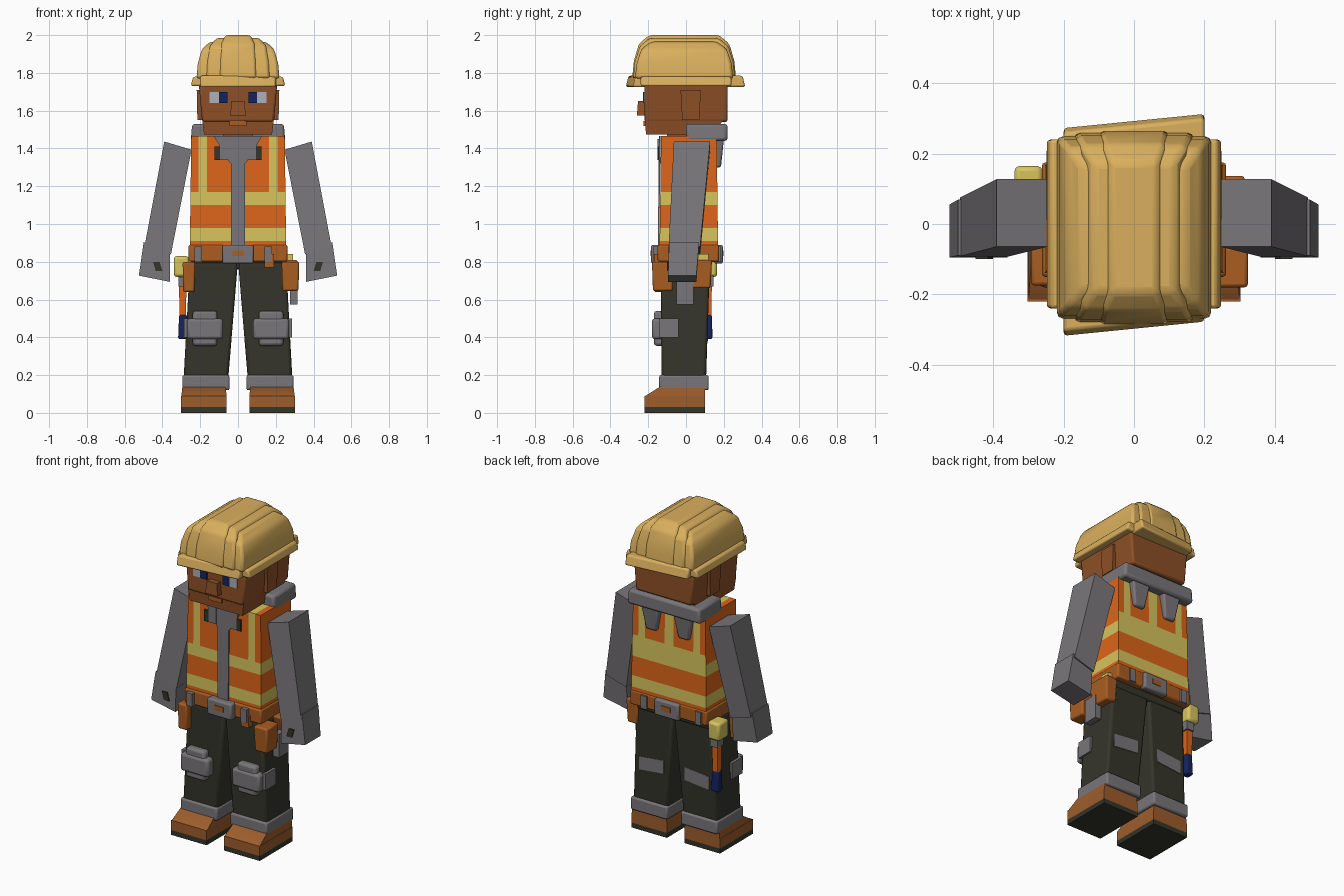
import bpy
import bmesh

cube = bpy.data.objects.get("Cube")
if cube:
    bpy.data.objects.remove(cube)


def material(name, red, green, blue):
    colour = (red, green, blue, 1)
    mat = bpy.data.materials.new(name)
    mat.use_nodes = True
    mat.diffuse_color = colour
    mat.node_tree.nodes["Principled BSDF"].inputs["Base Color"].default_value = colour
    return mat


HAT = material("hat_yellow", .7, .43, .11)
GREY = material("cloth_grey", .19, .18, .19)
ORANGE = material("vest_orange", .72, .13, .01)
STRIPE = material("stripe_yellow", .68, .55, .11)
SKIN = material("skin_brown", .27, .08, .02)
OLIVE = material("trouser_olive", .035, .035, .024)
BOOT = material("boot_tan", .34, .11, .025)
LEATHER = material("leather", .4, .11, .015)
NAVY = material("navy", .007, .017, .11)
EYE = material("eye_white", .42, .44, .5)
SIDES = {"left": 1, "right": -1}


def stack(rings):
    """Closed skin through four-cornered rings."""
    bm = bmesh.new()
    loops = [[bm.verts.new(point) for point in ring] for ring in rings]
    for low, high in zip(loops, loops[1:]):
        for i in range(4):
            bm.faces.new((low[i - 1], low[i], high[i], high[i - 1]))
    bm.faces.new(loops[0])
    bm.faces.new(loops[-1])
    bmesh.ops.recalc_face_normals(bm, faces=bm.faces)
    return bm


def ring(x, y, z):
    return [(x[0], y[0], z), (x[1], y[0], z), (x[1], y[1], z), (x[0], y[1], z)]


def solid(x, y, z, scale=(1, 1), lean=(0, 0), slope=0, skew=0, side=1):
    """Box between ranges; its top is scaled and shifted, slope tips z and skew turns y."""
    def resize(span, factor, shift):
        middle = sum(span) / 2 + shift
        half = (span[1] - span[0]) / 2 * factor
        return middle - half, middle + half

    bm = stack([ring(x, y, z[0]),
                ring(resize(x, scale[0], lean[0]), resize(y, scale[1], lean[1]), z[1])])
    for v in bm.verts:
        offset = v.co.x - sum(x) / 2
        v.co.z += slope * (offset - lean[0] * (v.co.z > sum(z) / 2))
        v.co.y += skew * v.co.x
        v.co.x *= side
    bmesh.ops.recalc_face_normals(bm, faces=bm.faces)
    return bm


def finish(name, bm, *mats, bevel=0):
    mesh = bpy.data.meshes.new(name)
    bm.to_mesh(mesh)
    bm.free()
    for mat in mats:
        mesh.materials.append(mat)
    part = bpy.data.objects.new(name, mesh)
    bpy.context.collection.objects.link(part)
    if bevel:
        modifier = part.modifiers.new("soft_edges", "BEVEL")
        modifier.width = bevel
        modifier.segments = 2
    bpy.ops.object.select_all(action="DESELECT")
    part.select_set(True)
    bpy.context.view_layer.objects.active = part
    bpy.ops.object.shade_smooth_by_angle(angle=.6)


def block(name, mat, bevel=0, **shape):
    finish(name, solid(**shape), mat, bevel=bevel)


def both(half):
    return -half, half


def pair(name, mat, bevel=0, **shape):
    for tag, side in SIDES.items():
        block(f"{tag}_{name}", mat, bevel=bevel, side=side, **shape)


def dome(name, width, depth, top, base=1.77, middle=-.01):
    """Block that rounds in towards its top."""
    rings = []
    for t in (0, .4, .8, 1):
        size = 1 - .08 * t - .25 * t ** 6
        span = (middle - depth * size, middle + depth * size)
        rings.append(ring(both(width * size), span, base + (top - base) * t))
    finish(name, stack(rings), HAT, bevel=.015)


# Hard hat: brim, crown and stepped ridges
block("brim_sides", HAT, x=both(.25), y=both(.24), z=(1.73, 1.78), scale=(.95, 1), bevel=.01)
block("brim_ends", HAT, x=both(.2), y=(-.3, .295), z=(1.725, 1.785), scale=(1, .95),
      skew=.1, bevel=.01)
dome("hat_crown", width=.22, depth=.26, top=1.965)
dome("hat_wide_ridge", width=.17, depth=.27, top=1.985)
dome("hat_ridge", width=.1, depth=.275, top=2)

# Head and face
block("head", SKIN, x=both(.19), y=(-.22, .22), z=(1.54, 1.76), scale=(1.1, 1), bevel=.012)
block("jaw", SKIN, x=both(.18), y=(-.212, .14), z=(1.475, 1.56), scale=(1.06, 1.2), lean=(0, .03))
block("neck", SKIN, x=both(.08), y=both(.1), z=(1.4, 1.5))
block("nose", SKIN, x=both(.042), y=(-.26, -.2), z=(1.575, 1.65), scale=(.8, .8))
block("mouth", LEATHER, x=both(.045), y=(-.224, -.215), z=(1.52, 1.545))
pair("ear", SKIN, x=(.18, .215), y=(-.02, .07), z=(1.55, 1.71), scale=(1.2, 1.2))
pair("eye", EYE, x=(.06, .15), y=(-.225, -.217), z=(1.64, 1.7))
pair("iris", NAVY, x=(.055, .1), y=(-.228, -.22), z=(1.64, 1.7))

# Vest: sliced along the stripe edges, then coloured by position
vest = solid(x=both(.255), y=(-.14, .17), z=(.87, 1.465), scale=(.97, .95))
cuts = [((0, 0, z), (0, 0, 1)) for z in (.91, .98, 1.1, 1.17, 1.23)]
cuts += [((x * s, 0, 0), (1, 0, 0)) for x in (.03, .165, .21) for s in SIDES.values()]
for point, normal in cuts:
    bmesh.ops.bisect_plane(vest, geom=vest.verts[:] + vest.edges[:] + vest.faces[:],
                           plane_co=point, plane_no=normal)
for face in vest.faces:
    spot = face.calc_center_median()
    back = spot.y > .15
    band = .91 < spot.z < .98 or 1.1 < spot.z < (1.23 if back else 1.17)
    strap = .165 < abs(spot.x) < .21 or back and abs(spot.x) < .03
    face.material_index = int(band or strap and spot.z > 1.17)
finish("vest", vest, ORANGE, STRIPE)
block("vest_zip", GREY, x=both(.037), y=(-.149, -.141), z=(.87, 1.4), lean=(0, .005))

# Shirt collar in front, around the neck and hanging behind
block("shirt_front", GREY, x=both(.04), y=(-.144, -.136), z=(1.32, 1.465), scale=(3.2, 1))
block("collar", GREY, x=both(.25), y=(0, .22), z=(1.44, 1.53), scale=(.97, 1), bevel=.015)
pair("collar_tail", GREY, x=(.075, .145), y=(.15, .185), z=(1.3, 1.48), scale=(1.9, 1.5),
     lean=(0, .01), bevel=.01)
pair("lapel", GREY, x=(.045, .1), y=(-.15, -.142), z=(1.34, 1.45))
pair("collar_clip", OLIVE, x=(.095, .125), y=(-.152, -.144), z=(1.34, 1.41))

# Sleeves and hands
pair("sleeve", GREY, x=(.355, .495), y=(-.092, .075), z=(.86, 1.415), scale=(1.03, 1.15),
     lean=(-.107, .04), slope=.3)
pair("hand", GREY, x=(.36, .525), y=(-.095, .055), z=(.71, .89), scale=(.85, 1.06),
     lean=(-.013, .01), slope=.2)
pair("hand_gap", OLIVE, x=(.4, .435), y=(-.1, -.092), z=(.75, .8), lean=(.015, 0))

# Trousers, knee pads, cuffs and boots
block("hips", OLIVE, x=both(.25), y=(-.125, .13), z=(.76, .88), scale=(1, 1.1), bevel=.01)
pair("leg", OLIVE, x=(.055, .29), y=(-.13, .105), z=(.14, .8), scale=(1.08, 1.1),
     lean=(-.045, .01), bevel=.015)
pair("knee_pad", GREY, x=(.08, .27), y=(-.18, -.1), z=(.39, .5), bevel=.015)
pair("knee_pad_core", GREY, x=(.11, .24), y=(-.17, -.1), z=(.355, .54), bevel=.015)
pair("knee_strap", GREY, x=(.2, .287), y=(-.14, -.04), z=(.4, .5))
pair("knee_back", GREY, x=(.07, .24), y=(.109, .117), z=(.39, .47), slope=-.1)
pair("cuff", GREY, x=(.045, .295), y=(-.142, .12), z=(.12, .2), bevel=.01)
pair("sole", OLIVE, x=(.06, .302), y=(-.22, .1), z=(0, .03))
pair("boot", BOOT, x=(.06, .302), y=(-.22, .1), z=(.03, .09))
pair("boot_upper", BOOT, x=(.06, .3), y=(-.215, .1), z=(.09, .14), scale=(.95, .75),
     lean=(0, .04))

# Belt with buckles and clips in front and behind
block("belt", LEATHER, x=both(.262), y=(-.15, .175), z=(.8, .89), bevel=.01)
for tag, near, far in (("front", -.185, -.13), ("back", .15, .195)):
    block(tag + "_buckle", GREY, x=both(.083), y=(near, far), z=(.79, .89), bevel=.01)
    face_y = near if tag == "front" else far
    block(tag + "_buckle_dot", LEATHER, x=both(.03), z=(.83, .86),
          y=(face_y - .004, face_y + .004))
    for place, x in (("outer", -.23), ("inner", .14)):
        block(f"{tag}_{place}_clip", GREY, x=(x, x + .04), z=(.8, .88),
              y=(near + .01, far - .01))

# Pouches and loose tools
block("left_front_pouch", LEATHER, x=(.235, .32), y=(-.175, -.07), z=(.645, .8),
      scale=(1.1, 1.1), bevel=.01)
block("left_back_pouch", LEATHER, x=(.24, .31), y=(.02, .13), z=(.66, .81),
      scale=(1.15, 1.5), lean=(0, -.02), bevel=.01)
block("right_pouch", LEATHER, x=(-.29, -.23), y=(-.17, -.06), z=(.64, .8),
      scale=(1.1, 1.1), bevel=.01)
block("front_tool_loop", LEATHER, x=(.14, .19), y=(-.17, -.12), z=(.77, .84))
block("spare_tool", GREY, x=(.275, .315), y=(-.05, .04), z=(.575, .72))
block("tape_roll", STRIPE, x=(.25, .29), y=(.06, .12), z=(.78, .84))

# Hammer hanging on the right hip
block("hammer_head", STRIPE, x=(-.34, -.26), y=(.065, .165), z=(.72, .83), bevel=.015)
block("hammer_collar", GREY, x=(-.315, -.265), y=(.085, .145), z=(.67, .73))
block("hammer_handle", ORANGE, x=(-.31, -.275), y=(.1, .135), z=(.5, .69), scale=(1.1, 1.1))
block("hammer_grip", NAVY, x=(-.317, -.265), y=(.09, .14), z=(.39, .52), scale=(.8, .9), bevel=.01)
